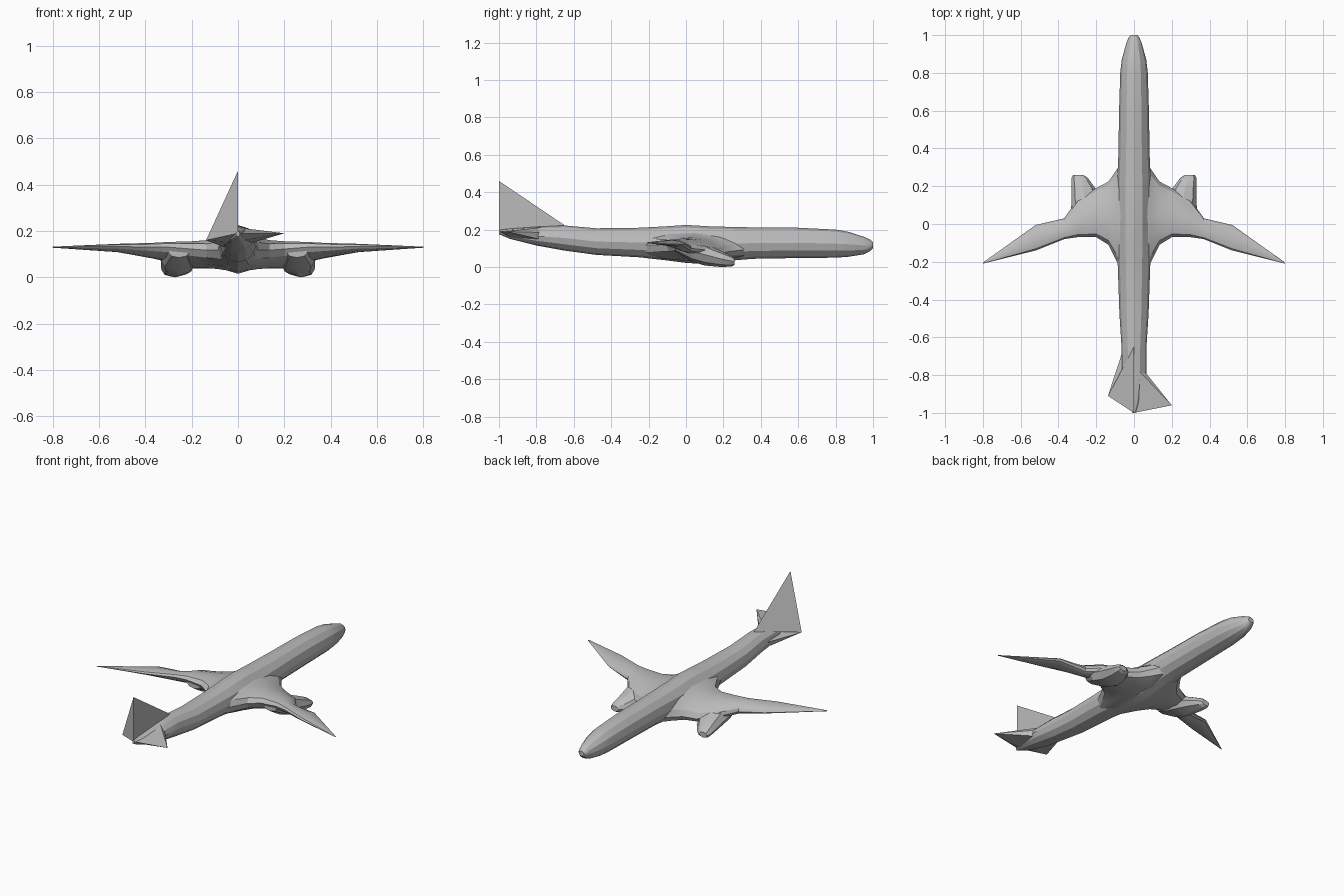
import bpy, bmesh, math

old = bpy.data.objects.get("Cube")
if old:
    bpy.data.objects.remove(old, do_unlink=True)

# One plain grey for the whole aircraft
grey = bpy.data.materials.new("plain grey")
grey.use_nodes = True
colour = (0.5, 0.5, 0.5, 1)
grey.diffuse_color = colour
grey.node_tree.nodes["Principled BSDF"].inputs["Base Color"].default_value = colour


def finish(name, bm, smooth=True):
    bmesh.ops.recalc_face_normals(bm, faces=bm.faces)
    mesh = bpy.data.meshes.new(name)
    bm.to_mesh(mesh)
    bm.free()
    mesh.materials.append(grey)
    obj = bpy.data.objects.new(name, mesh)
    bpy.context.collection.objects.link(obj)
    if smooth:
        bpy.ops.object.select_all(action="DESELECT")
        obj.select_set(True)
        bpy.context.view_layer.objects.active = obj
        bpy.ops.object.shade_smooth_by_angle(angle=math.radians(25))
    return obj


def loft(name, rings):
    """Skin closed rings of equal length and cap both ends."""
    bm = bmesh.new()
    rows = [[bm.verts.new(p) for p in ring] for ring in rings]
    n = len(rows[0])
    for a, b in zip(rows, rows[1:]):
        for i in range(n):
            j = (i + 1) % n
            bm.faces.new((a[i], a[j], b[j], b[i]))
    bm.faces.new(rows[0])
    bm.faces.new(rows[-1])
    return finish(name, bm)


def hull(name, points):
    bm = bmesh.new()
    for p in points:
        bm.verts.new(p)
    bmesh.ops.convex_hull(bm, input=bm.verts)
    return finish(name, bm, False)


def angles(n):
    return [2 * math.pi * i / n for i in range(n)]


def body_ring(y, x0, x1, z0, z1, n=12):
    cx, rx, cz, rz = (x0 + x1) / 2, (x1 - x0) / 2, (z0 + z1) / 2, (z1 - z0) / 2
    return [(cx + rx * math.cos(a), y, cz + rz * math.sin(a)) for a in angles(n)]


def wing_ring(x, lead, trail, z_lead, z_trail, thick):
    ring = []
    for a in angles(12):
        t = (1 + math.cos(a)) / 2
        ring.append((x, trail + (lead - trail) * t,
                     z_trail + (z_lead - z_trail) * t + thick * math.sin(a)))
    return ring


# Fuselage: y, half width, bottom, top
body = [(-1, .008, .175, .198), (-.94, .035, .15, .205), (-.8, .066, .115, .215),
        (-.65, .066, .088, .222), (-.48, .077, .065, .207), (-.25, .085, .052, .21),
        (-.1, .09, .035, .218), (0, .09, .022, .225), (.12, .09, .015, .218),
        (.25, .088, .035, .214), (.36, .083, .044, .212), (.6, .079, .048, .21),
        (.8, .073, .05, .2), (.87, .065, .055, .188), (.95, .043, .068, .162),
        (.985, .03, .085, .146), (1, .018, .102, .132)]
loft("fuselage", [body_ring(y, -w, w, lo, hi) for y, w, lo, hi in body])

# Blended wings in one skin: x, leading y, trailing y, leading z, trailing z, half thickness
wing = [(.05, .36, -.29, .1, .12, .08), (.09, .29, -.2, .09, .118, .068),
        (.135, .225, -.11, .082, .117, .06), (.2, .19, -.07, .072, .122, .053),
        (.3, .13, -.07, .088, .13, .038), (.37, .03, -.08, .1, .13, .03),
        (.52, -.005, -.14, .12, .133, .017), (.8, -.204, -.21, .129, .131, .002)]
half = [wing_ring(*s) for s in wing]
mirrored = [[(-x, y, z) for x, y, z in ring] for ring in reversed(half)]
loft("wings", mirrored + half)

# Drooping engine pods under the wings: y, inner x, outer x, bottom, top
pod = [(-.06, .21, .3, .085, .13), (.03, .18, .34, .03, .135), (.1, .18, .332, .008, .125),
       (.19, .205, .332, 0, .085), (.245, .245, .33, .003, .06), (.26, .27, .322, .012, .045)]
for side, label in ((1, "left"), (-1, "right")):
    rings = [[(side * x, y, z) for x, y, z in body_ring(*s, n=8)] for s in pod]
    loft(label + "_engine", rings)

# Tail surfaces: a wedge fin swept into one stabilizer, and a separate stabilizer
tail_tip = (0, -1, .19)
fin_tip = (0, -1, .46)
fin_front = (0, -.65, .224)
right_tip = (-.138, -.91, .16)
left_tip = (.2, -.96, .19)
hull("tail_fin", [fin_tip, fin_front, tail_tip, right_tip])
hull("right_stabilizer", [right_tip, tail_tip, (-.066, -.69, .165), (-.06, -.72, .13), (0, -.9, .15)])
hull("left_stabilizer", [left_tip, tail_tip, (.064, -.79, .185), (.064, -.79, .15),
                         (0, -.75, .215), (0, -.94, .155)])
